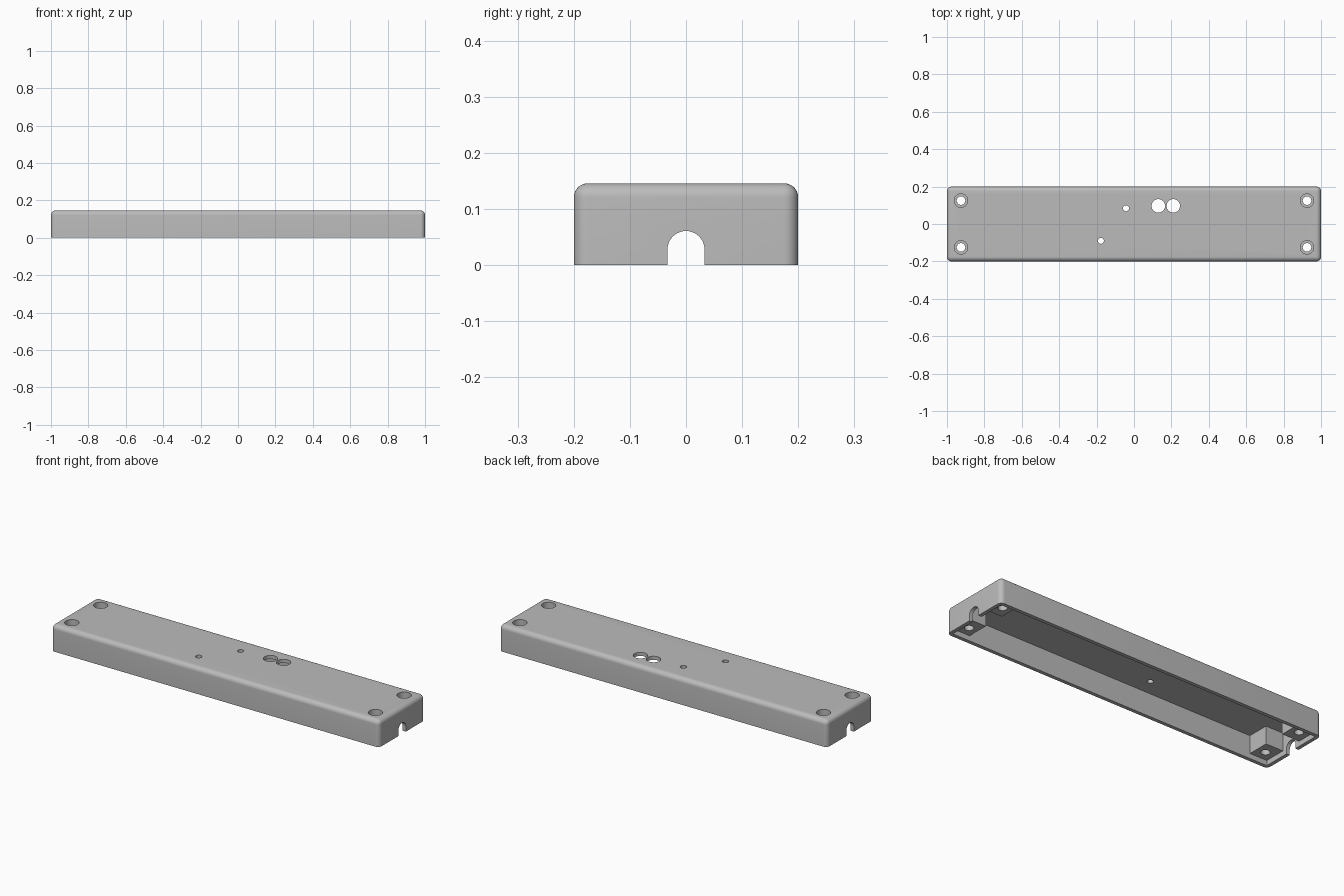
import bpy, bmesh, math
from mathutils import Matrix, Vector

if "Cube" in bpy.data.objects:
    bpy.data.objects.remove(bpy.data.objects["Cube"], do_unlink=True)

L, W, H = 2.0, 0.4, 0.146      # outer size
WALL, ROUND = 0.02, 0.025      # shell thickness, outer edge radius

grey = bpy.data.materials.new("light_grey_plastic")
grey.use_nodes = True
colour = (0.5, 0.5, 0.5, 1)
grey.diffuse_color = colour
grey.node_tree.nodes["Principled BSDF"].inputs["Base Color"].default_value = colour


def finish(bm, name):
    mesh = bpy.data.meshes.new(name)
    bm.to_mesh(mesh)
    bm.free()
    mesh.materials.append(grey)
    obj = bpy.data.objects.new(name, mesh)
    bpy.context.collection.objects.link(obj)
    return obj


def box(name, low, high, radius=0):
    low, high = Vector(low), Vector(high)
    bm = bmesh.new()
    place = Matrix.Translation((low + high) / 2) @ Matrix.Diagonal((high - low).to_4d())
    bmesh.ops.create_cube(bm, size=1, matrix=place)
    if radius:
        # round every edge except the open bottom rim
        edges = [e for e in bm.edges if max(v.co.z for v in e.verts) > low.z + 0.01]
        bmesh.ops.bevel(bm, geom=edges, offset=radius, segments=8, profile=0.5,
                        affect='EDGES', clamp_overlap=True)
    return finish(bm, name)


def cylinder(name, centre, radius, depth, axis='Z'):
    bm = bmesh.new()
    turn = Matrix.Rotation(math.pi / 2, 4, 'Y') if axis == 'X' else Matrix()
    bmesh.ops.create_cone(bm, cap_ends=True, segments=40, radius1=radius, radius2=radius,
                          depth=depth, matrix=Matrix.Translation(centre) @ turn)
    return finish(bm, name)


def combine(target, tool, operation):
    mod = target.modifiers.new(operation.lower(), 'BOOLEAN')
    mod.operation, mod.solver, mod.object = operation, 'EXACT', tool
    bpy.context.view_layer.objects.active = target
    bpy.ops.object.modifier_apply(modifier=mod.name)
    bpy.data.objects.remove(tool, do_unlink=True)


# Hollow shell, open underneath
case = box("enclosure_cover", (-L/2, -W/2, 0), (L/2, W/2, H), ROUND)
inner_x, inner_y = L/2 - WALL, W/2 - WALL
combine(case, box("cavity", (-inner_x, -inner_y, -0.1), (inner_x, inner_y, H - WALL)), 'DIFFERENCE')

# Corner screw posts with counterbored holes
for sx in (-1, 1):
    for sy in (-1, 1):
        xs = sorted((sx * 0.875, sx * (inner_x + 0.005)))
        ys = sorted((sy * 0.06, sy * (inner_y + 0.005)))
        combine(case, box("screw_post", (xs[0], ys[0], 0.028), (xs[1], ys[1], H - WALL/2)), 'UNION')
        x, y = sx * 0.925, sy * 0.125
        combine(case, cylinder("screw_hole", (x, y, H/2), 0.023, 0.4), 'DIFFERENCE')
        combine(case, cylinder("counterbore", (x, y, H), 0.036, 0.12), 'DIFFERENCE')

# Arched cable slots in both ends
for sx in (-1, 1):
    x, r, spring = sx * L/2, 0.033, 0.028
    combine(case, cylinder("slot_arch", (x, 0, spring), r, 0.1, 'X'), 'DIFFERENCE')
    combine(case, box("slot", (x - 0.05, -r, -0.1), (x + 0.05, r, spring)), 'DIFFERENCE')

# Openings through the top panel: x, y, radius
for x, y, r in ((0.13, 0.097, 0.036), (0.21, 0.097, 0.036),
                (-0.043, 0.084, 0.016), (-0.177, -0.09, 0.016)):
    combine(case, cylinder("panel_hole", (x, y, H), r, 0.1), 'DIFFERENCE')

bpy.ops.object.select_all(action='DESELECT')
case.select_set(True)
bpy.context.view_layer.objects.active = case
bpy.ops.object.shade_smooth_by_angle(angle=math.radians(30))
